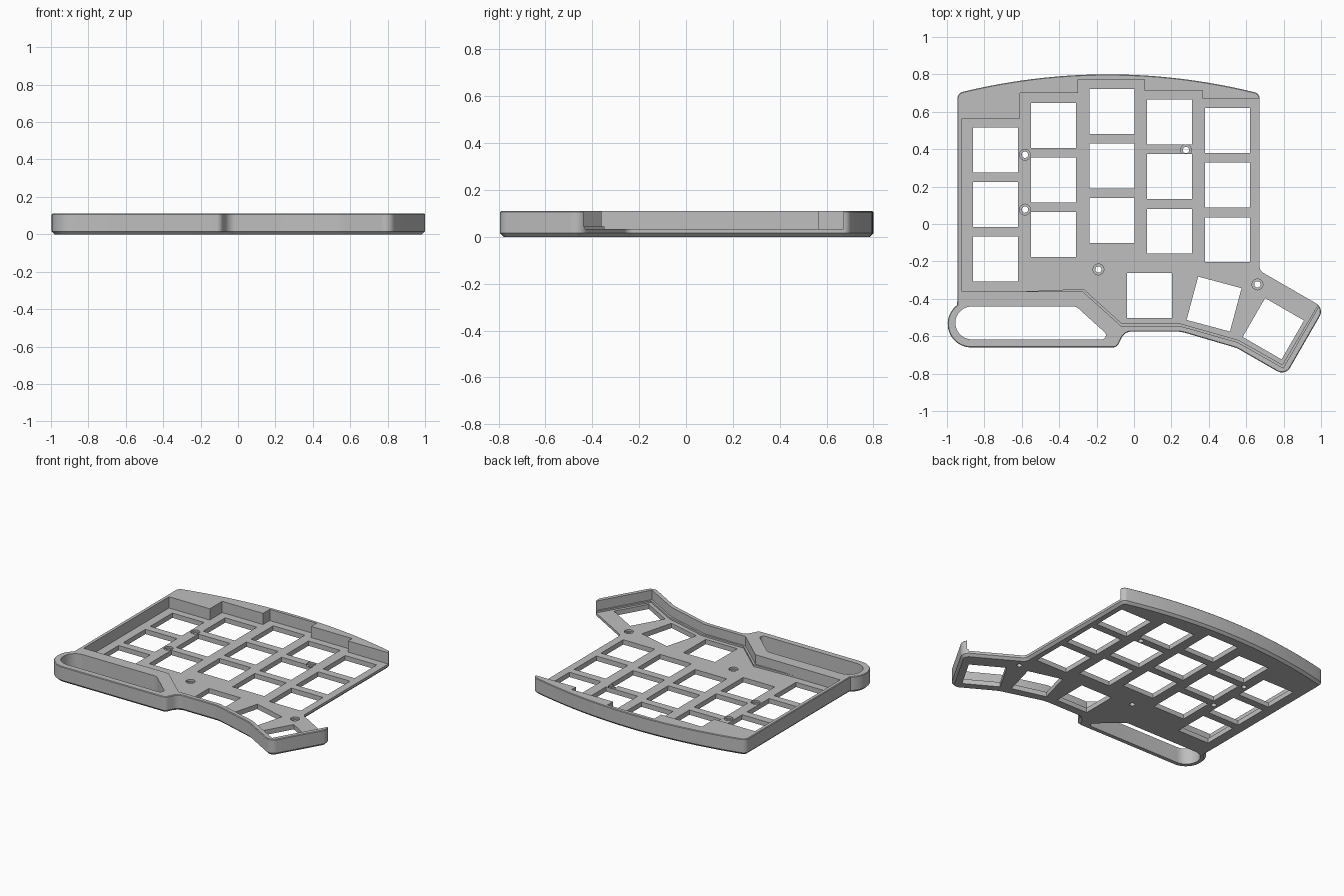
import bpy, bmesh, math
from mathutils import Vector

cube = bpy.data.objects.get("Cube")
if cube:
    bpy.data.objects.remove(cube)

TOP, FLOOR, LEDGE, CHAMFER = 0.11, 0.033, 0.045, 0.016

grey = bpy.data.materials.new("mid grey plastic")
grey.use_nodes = True
colour = (0.52, 0.52, 0.52, 1)
grey.diffuse_color = colour
grey.node_tree.nodes["Principled BSDF"].inputs["Base Color"].default_value = colour


def rounded(corners, steps=8):
    """Fillet each (x, y, radius) corner of a closed outline."""
    out = []
    for i, (x, y, r) in enumerate(corners):
        p = Vector((x, y))
        if r == 0:
            out.append(p)
            continue
        a = (Vector(corners[i - 1][:2]) - p).normalized()
        b = (Vector(corners[(i + 1) % len(corners)][:2]) - p).normalized()
        half = a.angle(b) / 2
        centre = p + (a + b).normalized() * r / math.sin(half)
        reach = r / math.tan(half)
        v0, v1 = p + a * reach - centre, p + b * reach - centre
        out += [centre + v0.lerp(v1, k / steps).normalized() * r for k in range(steps + 1)]
    return out


def arc(cx, cy, r, start, end, steps=20):
    angles = [math.radians(start + (end - start) * k / steps) for k in range(steps + 1)]
    return [(cx + r * math.cos(t), cy + r * math.sin(t), 0) for t in angles]


def offset(points, d):
    """Move a clockwise outline inward by d with mitred corners."""
    out = []
    for i, p in enumerate(points):
        e1 = (p - points[i - 1]).normalized()
        e2 = (points[(i + 1) % len(points)] - p).normalized()
        n1, n2 = Vector((e1.y, -e1.x)), Vector((e2.y, -e2.x))
        out.append(p + (n1 + n2) * d / (1 + n1.dot(n2)))
    return out


def loft(bm, rings):
    """Closed solid through clockwise (outline, height) rings, bottom to top."""
    loops = [[bm.verts.new((p[0], p[1], z)) for p in pts] for pts, z in rings]
    n = len(loops[0])
    bm.faces.new(loops[0])
    bm.faces.new(loops[-1][::-1])
    for low, high in zip(loops, loops[1:]):
        for i in range(n):
            j = (i + 1) % n
            bm.faces.new((low[j], low[i], high[i], high[j]))


def make_object(name, bm):
    mesh = bpy.data.meshes.new(name)
    bm.to_mesh(mesh)
    bm.free()
    obj = bpy.data.objects.new(name, mesh)
    bpy.context.collection.objects.link(obj)
    mesh.materials.append(grey)
    return obj


# Case body: bowed back edge, angled thumb cluster, strap bulb on the right
bow = [(x, 0.80 - 0.155 * (x + 0.14) ** 2, 0)
       for x in [-0.86 + 1.44 * k / 28 for k in range(29)]]
outline = rounded(
    [(-0.945, 0.70, 0.04)] + bow
    + [(0.672, 0.698, 0.035), (0.672, -0.25, 0.04), (1.018, -0.45, 0.05),
       (0.809, -0.812, 0.05), (0.55, -0.663, 0.2), (0.25, -0.575, 0.2),
       (-0.05, -0.575, 0.06), (-0.092, -0.66, 0.035)]
    + arc(-0.87, -0.534, 0.126, 270, 127) + [(-0.945, -0.415, 0)])
body = bmesh.new()
loft(body, [(offset(outline, CHAMFER), 0), (outline, CHAMFER),
            (outline, TOP - 0.004), (offset(outline, 0.004), TOP)])
case = make_object("keyboard_case", body)

# Pocket with a stepped back wall, open on the left side
pocket = [Vector(p) for p in (
    (-0.92, 0.565), (-0.61, 0.565), (-0.61, 0.70), (-0.30, 0.70), (-0.30, 0.773),
    (0.055, 0.773), (0.055, 0.715), (0.367, 0.715), (0.367, 0.672), (1.3, 0.672),
    (1.3, 0.10), (0.798, -0.77), (0.553, -0.632), (0.245, -0.545),
    (-0.07, -0.545), (-0.275, -0.36), (-0.585, -0.36), (-0.92, -0.36))]
inner = [q if p.y < 0 and p.x > -0.5 else p for p, q in zip(pocket, offset(pocket, 0.013))]
upper, lower = bmesh.new(), bmesh.new()
loft(upper, [(pocket, LEDGE), (pocket, 0.3)])
loft(lower, [(inner, FLOOR), (inner, 0.2)])

# Switch openings and strap slot
holes = bmesh.new()


def square_hole(x, y, turn=0, half=0.12):
    t = math.radians(turn)
    u, v = Vector((math.cos(t), math.sin(t))) * half, Vector((-math.sin(t), math.cos(t))) * half
    c = Vector((x, y))
    ring = [c + u + v, c + u - v, c - u - v, c - u + v]
    loft(holes, [(ring, -0.1), (ring, 0.3)])


for x, y in ((-0.74, 0.396), (-0.43, 0.527), (-0.118, 0.602), (0.19, 0.545), (0.50, 0.50)):
    for row in range(3):
        square_hole(x, y - 0.292 * row)
for x, y, turn in ((0.083, -0.383, 0), (0.428, -0.428, -15), (0.745, -0.56, -30)):
    square_hole(x, y, turn)

slot = rounded([(-0.31, -0.44, 0.05), (-0.115, -0.617, 0.022)]
               + arc(-0.867, -0.529, 0.088, 270, 90))
loft(holes, [(slot, -0.1), (slot, 0.3)])

# Counterbored screw holes
screws = bmesh.new()
for x, y in ((-0.583, 0.37), (-0.583, 0.077), (0.278, 0.396), (-0.19, -0.243), (0.66, -0.323)):
    shaft, head = arc(x, y, 0.017, 345, 0, 23), arc(x, y, 0.029, 345, 0, 23)
    loft(screws, [(shaft, -0.1), (shaft, 0.02), (head, 0.02), (head, 0.2)])

# Cut the body
for name, bm in (("upper_pocket", upper), ("lower_pocket", lower),
                 ("openings", holes), ("screw_holes", screws)):
    cutter = make_object(name, bm)
    cutter.hide_render = True
    cut = case.modifiers.new(name, "BOOLEAN")
    cut.operation = "DIFFERENCE"
    cut.solver = "EXACT"
    cut.object = cutter
    bpy.context.view_layer.objects.active = case
    bpy.ops.object.modifier_apply(modifier=cut.name)
    bpy.data.objects.remove(cutter)

bpy.ops.object.select_all(action="DESELECT")
case.select_set(True)
bpy.context.view_layer.objects.active = case
bpy.ops.object.shade_smooth_by_angle(angle=math.radians(25))
